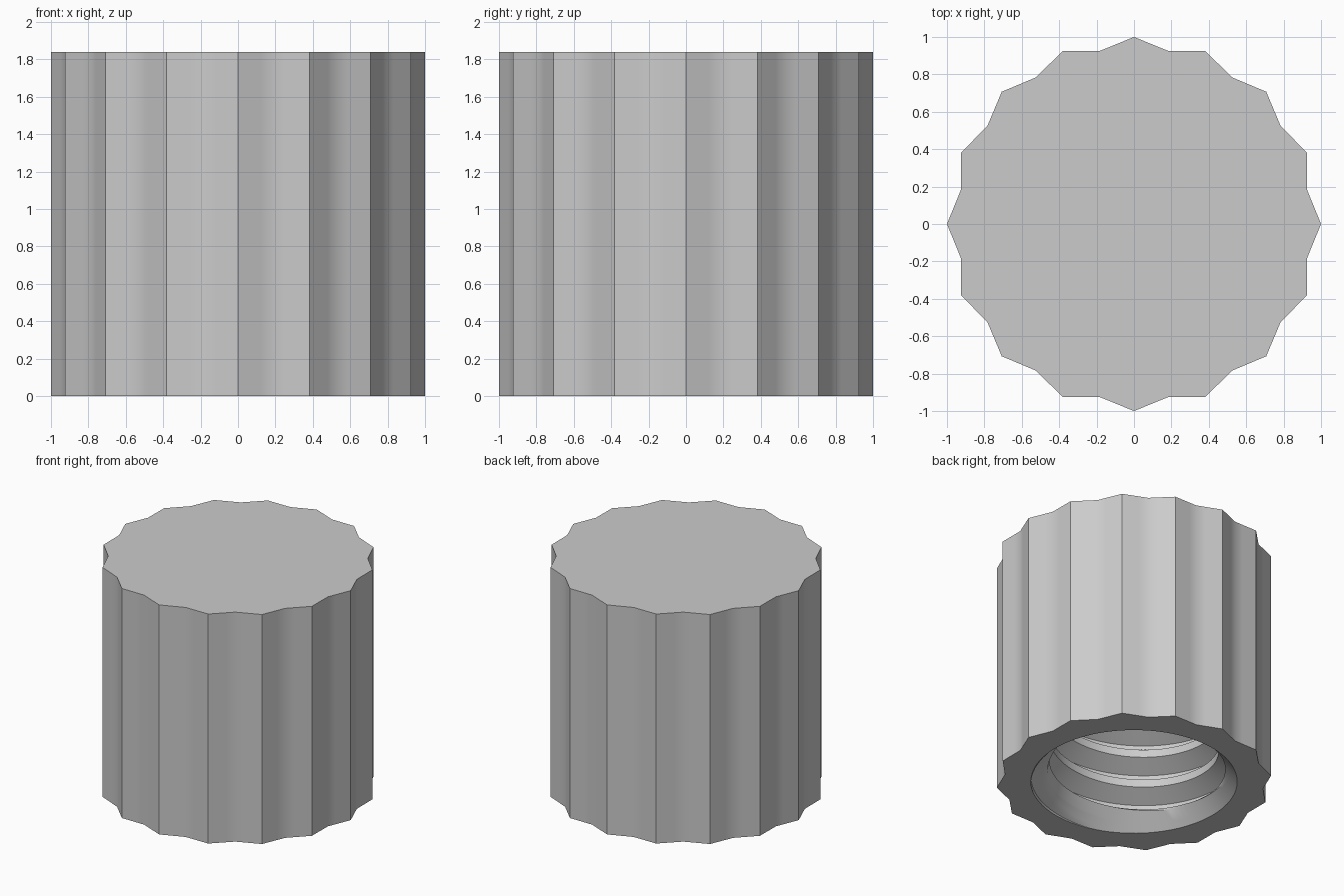
import bpy
import bmesh
from math import sin, cos, pi

cube = bpy.data.objects.get("Cube")
if cube:
    bpy.data.objects.remove(cube, do_unlink=True)

HEIGHT, DEPTH = 1.84, 1.5
RIDGE, GROOVE, FLUTES = 1.0, 0.943, 16
MINOR, MAJOR, PITCH = 0.615, 0.75, 0.25
SPLIT = 3                        # columns per flute facet
COLUMNS = FLUTES * 2 * SPLIT
TURNS, STEPS = 9, 6
CREST_START = 0.152              # height of a crest's lower edge at angle 0


def lerp(a, b, t):
    return a + (b - a) * t


def outline(i):
    """Point on the fluted outer wall for column i."""
    def corner(k):
        r = GROOVE if k % 2 else RIDGE
        a = pi * k / FLUTES
        return r * cos(a), r * sin(a)
    k, t = i // SPLIT, (i % SPLIT) / SPLIT
    p, q = corner(k), corner(k + 1)
    return lerp(p[0], q[0], t), lerp(p[1], q[1], t)


# One pitch of the thread: crest, upper flank, root, lower flank
thread = [(0.0, MINOR)]
for s in range(STEPS + 1):
    thread.append((lerp(0.25, 0.5625, s / STEPS), lerp(MINOR, MAJOR, s / STEPS)))
for s in range(STEPS):
    thread.append((lerp(0.6875, 1.0, s / STEPS), lerp(MAJOR, MINOR, s / STEPS)))


def bore(angle):
    """Radius and height down the threaded bore, with a lead-in chamfer."""
    start = CREST_START + PITCH * (angle / (2 * pi) - 2)
    for turn in range(TURNS):
        for u, r in thread:
            z = min(max(start + PITCH * (turn + u), 0.0), DEPTH)
            if z == DEPTH:
                r = MINOR
            yield max(r, MAJOR - z), z


# Fluted cap with threaded bore, built as one ring of columns
bm = bmesh.new()
columns = []
for i in range(COLUMNS + 1):
    a = 2 * pi * i / COLUMNS
    x, y = outline(i)
    points = [(x, y, HEIGHT), (x, y, 0)]
    points += [(r * cos(a), r * sin(a), z) for r, z in bore(a)]
    columns.append([bm.verts.new(p) for p in points])
for left, right in zip(columns, columns[1:]):
    for j in range(len(left) - 1):
        bm.faces.new((left[j], left[j + 1], right[j + 1], right[j]))
bmesh.ops.remove_doubles(bm, verts=bm.verts, dist=0.0001)

# Flat top and bore ceiling
bmesh.ops.holes_fill(bm, edges=[e for e in bm.edges if e.is_boundary], sides=0)
bmesh.ops.recalc_face_normals(bm, faces=bm.faces)

mesh = bpy.data.meshes.new("threaded_cap")
bm.to_mesh(mesh)
bm.free()
cap = bpy.data.objects.new("threaded_cap", mesh)
bpy.context.collection.objects.link(cap)

# Plain grey
grey = bpy.data.materials.new("light_grey")
grey.use_nodes = True
colour = (0.6, 0.6, 0.6, 1)
grey.diffuse_color = colour
grey.node_tree.nodes["Principled BSDF"].inputs["Base Color"].default_value = colour
mesh.materials.append(grey)

bpy.ops.object.select_all(action="DESELECT")
cap.select_set(True)
bpy.context.view_layer.objects.active = cap
bpy.ops.object.shade_smooth_by_angle(angle=pi / 6)
